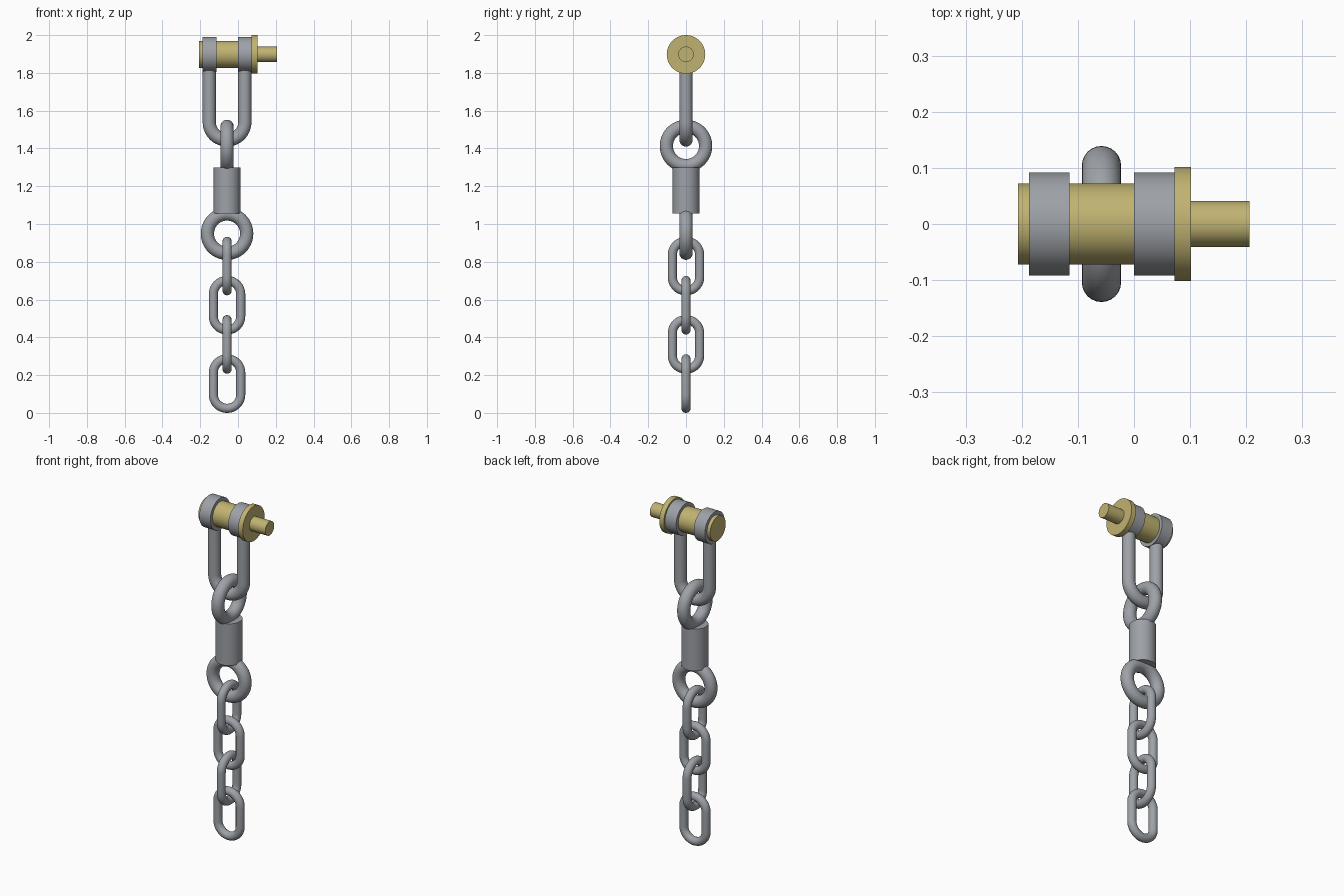
import bpy, bmesh, math
from mathutils import Vector, Matrix

if "Cube" in bpy.data.objects:
    bpy.data.objects.remove(bpy.data.objects["Cube"])

CX = -0.058        # vertical axis of the hanging chain
PIN_Z = 1.898      # height of the pin axis


def material(name, rgb):
    m = bpy.data.materials.new(name)
    m.diffuse_color = (*rgb, 1)
    m.use_nodes = True
    m.node_tree.nodes["Principled BSDF"].inputs["Base Color"].default_value = m.diffuse_color
    return m


STEEL = material("steel grey", (0.34, 0.36, 0.385))
BRASS = material("brass yellow", (0.53, 0.45, 0.165))


def finish(name, bm, mat):
    bmesh.ops.recalc_face_normals(bm, faces=bm.faces)
    mesh = bpy.data.meshes.new(name)
    bm.to_mesh(mesh)
    bm.free()
    mesh.materials.append(mat)
    ob = bpy.data.objects.new(name, mesh)
    bpy.context.collection.objects.link(ob)
    bpy.ops.object.select_all(action='DESELECT')
    ob.select_set(True)
    bpy.context.view_layer.objects.active = ob
    bpy.ops.object.shade_smooth_by_angle(angle=math.radians(35))
    return ob


def arc(radius, cz, start, end, n):
    """Points (across, z) along a circular arc, angles in degrees."""
    return [(radius * math.cos(a), cz + radius * math.sin(a))
            for a in (math.radians(start + (end - start) * i / n) for i in range(n + 1))]


def tube(name, path, radius, side, closed=True, sides=24):
    """Sweep a round section along a flat path; side is the across direction."""
    side, up = Vector(side), Vector((0, 0, 1))
    flat = side.cross(up)
    pts = [Vector((CX, 0, 0)) + side * u + up * z for u, z in path]
    n = len(pts)
    bm = bmesh.new()
    rings = []
    for i, p in enumerate(pts):
        a = pts[i - 1] if closed or i else p
        b = pts[(i + 1) % n] if closed or i < n - 1 else p
        # Unit tangents on both sides average to the bend direction
        t = ((p - a).normalized() + (b - p).normalized()).normalized()
        out = t.cross(flat)
        rings.append([bm.verts.new(p + radius * (out * math.cos(k) + flat * math.sin(k)))
                      for k in (2 * math.pi * j / sides for j in range(sides))])
    for i in range(n if closed else n - 1):
        r, s = rings[i], rings[(i + 1) % n]
        for j in range(sides):
            k = (j + 1) % sides
            bm.faces.new((r[j], r[k], s[k], s[j]))
    if not closed:
        bm.faces.new(rings[0])
        bm.faces.new(rings[-1])
    return finish(name, bm, STEEL)


def cylinder(name, radius, start, end, mat, along_x=True):
    """Capped cylinder along the pin axis, or upright on the chain axis."""
    mid = (start + end) / 2
    if along_x:
        m = Matrix.Translation((mid, 0, PIN_Z)) @ Matrix.Rotation(math.pi / 2, 4, 'Y')
    else:
        m = Matrix.Translation((CX, 0, mid))
    bm = bmesh.new()
    bmesh.ops.create_cone(bm, cap_ends=True, segments=64, radius1=radius,
                          radius2=radius, depth=end - start, matrix=m)
    return finish(name, bm, mat)


X, Y = (1, 0, 0), (0, 1, 0)

# Brass pin with collar and end stub
cylinder("pin", 0.072, -0.207, 0.08, BRASS)
cylinder("pin_collar", 0.102, 0.072, 0.102, BRASS)
cylinder("pin_stub", 0.041, 0.10, 0.206, BRASS)

# Shackle lugs around the pin
cylinder("shackle_lug_left", 0.092, -0.187, -0.115, STEEL)
cylinder("shackle_lug_right", 0.092, 0.0, 0.072, STEEL)

# U-shaped shackle bow
bow = [(-0.094, 1.87)] + arc(0.094, 1.539, 180, 360, 32) + [(0.094, 1.87)]
tube("shackle_bow", bow, 0.035, X, closed=False)

# Swivel: two crossed eyes joined by a barrel
tube("swivel_upper_eye", arc(0.104, 1.413, 0, 360, 56)[:-1], 0.035, Y)
cylinder("swivel_barrel", 0.0715, 1.055, 1.30, STEEL, along_x=False)
tube("swivel_lower_eye", arc(0.104, 0.949, 0, 360, 56)[:-1], 0.035, X)

# Chain links, each turned a quarter from the last
LINK_R, BEND, HALF = 0.024, 0.0725, 0.0585
for i in range(4):
    cz = 0.155 + 0.2075 * i
    oval = arc(BEND, cz + HALF, 0, 180, 24) + arc(BEND, cz - HALF, 180, 360, 24)
    tube(f"chain_link_{i + 1}", oval, LINK_R, Y if i % 2 else X)
